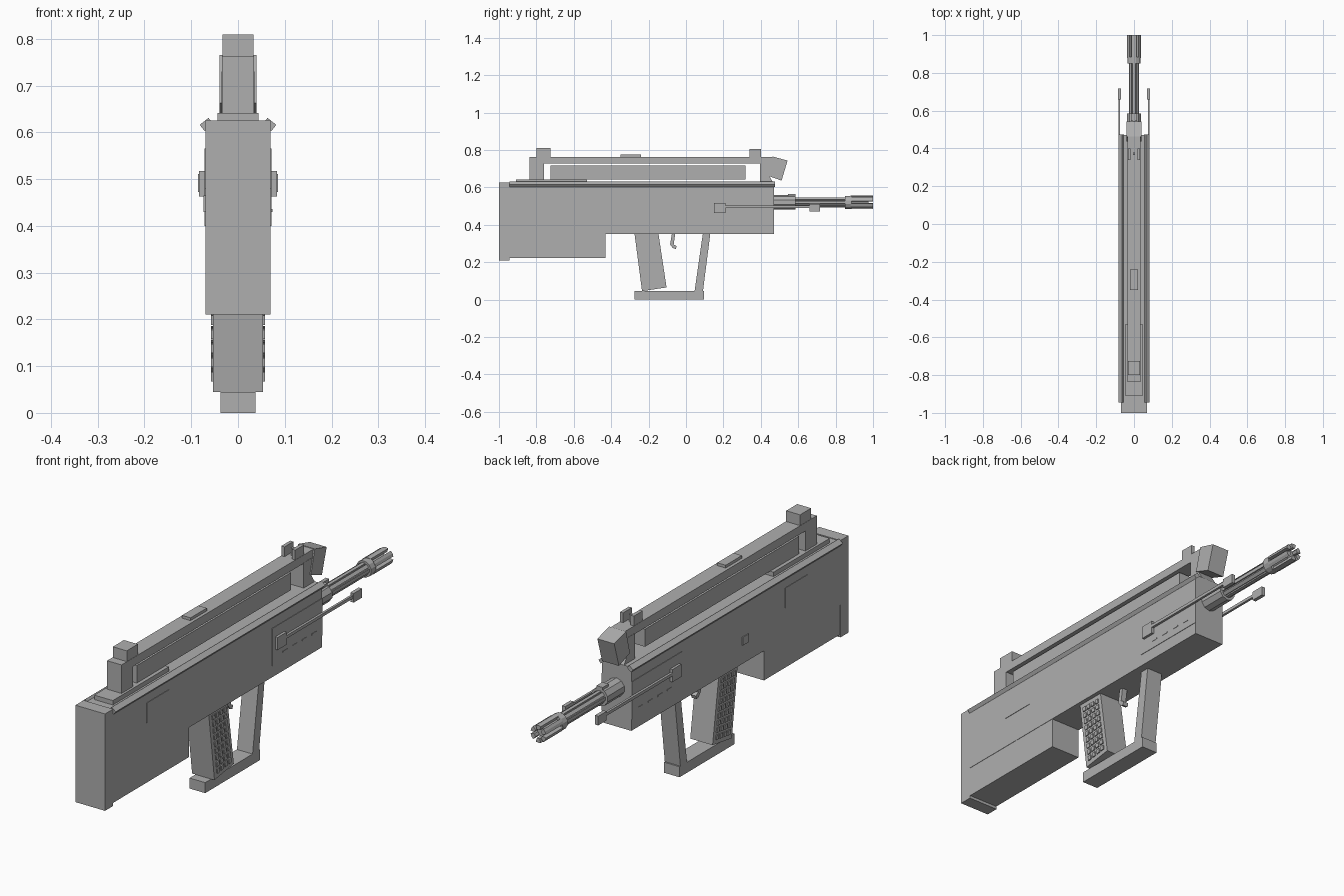
import bpy, bmesh, math
from mathutils import Vector

if "Cube" in bpy.data.objects:
    bpy.data.objects.remove(bpy.data.objects["Cube"])

grey = bpy.data.materials.new("matte grey")
grey.diffuse_color = (0.43, 0.43, 0.43, 1)
grey.use_nodes = True
grey.node_tree.nodes["Principled BSDF"].inputs["Base Color"].default_value = grey.diffuse_color


def finish(name, bm):
    bmesh.ops.recalc_face_normals(bm, faces=bm.faces)
    mesh = bpy.data.meshes.new(name)
    bm.to_mesh(mesh)
    bm.free()
    mesh.materials.append(grey)
    ob = bpy.data.objects.new(name, mesh)
    bpy.context.collection.objects.link(ob)
    return ob


def add_prism(bm, pts, direction):
    """Extrude a closed outline along a direction."""
    f = bm.faces.new([bm.verts.new(p) for p in pts])
    ext = bmesh.ops.extrude_face_region(bm, geom=[f])
    new = [v for v in ext["geom"] if isinstance(v, bmesh.types.BMVert)]
    bmesh.ops.translate(bm, verts=new, vec=direction)


def side(name, yz, x0, x1):
    """Side-view outline extruded across the width."""
    bm = bmesh.new()
    add_prism(bm, [(x0, y, z) for y, z in yz], (x1 - x0, 0, 0))
    return finish(name, bm)


def rect(y0, y1, z0, z1):
    return [(y0, z0), (y1, z0), (y1, z1), (y0, z1)]


def box(name, hw, y0, y1, z0, z1):
    return side(name, rect(y0, y1, z0, z1), -hw, hw)


def mirror_x(ob):
    ob.modifiers.new("mirror", "MIRROR").use_axis[0] = True
    return ob


def along_y(name, xz, y0, y1):
    bm = bmesh.new()
    add_prism(bm, [(x, y0, z) for x, z in xz], (0, y1 - y0, 0))
    return finish(name, bm)


AXIS = 0.52


def fluted(name, r_out, r_in, lobes, y0, y1, gap=0.3):
    """Cylinder with lengthwise flutes around the bore axis."""
    pts = []
    step = 2 * math.pi / lobes
    for i in range(lobes):
        for a, r in ((0, r_out), (1 - gap, r_out), (1 - gap, r_in), (1, r_in)):
            t = (i + a - (1 - gap) / 2) * step
            pts.append((r * math.cos(t), AXIS + r * math.sin(t)))
    return along_y(name, pts, y0, y1)


def cylinder(name, r, n, y0, y1):
    return along_y(name, [(r * math.cos((i + .5) * 2 * math.pi / n),
                           AXIS + r * math.sin((i + .5) * 2 * math.pi / n))
                          for i in range(n)], y0, y1)


# Receiver, stock and butt plate
box("receiver", 0.07, -0.945, 0.47, 0.35, 0.622)
box("lower_stock", 0.0685, -0.945, -0.43, 0.222, 0.35)
box("butt_plate", 0.07, -1.0, -0.945, 0.21, 0.625)
box("rear_top_plate", 0.044, -0.91, -0.53, 0.62, 0.641)

# Slanted rails on the upper corners
mirror_x(along_y("corner_rail", [(0.0715, 0.603), (0.082, 0.616),
                                 (0.063, 0.631), (0.053, 0.618)], -0.945, 0.475))

# Raised side panels
mirror_x(side("ejection_panel", rect(-0.72, -0.57, 0.48, 0.565), 0.069, 0.072))
mirror_x(side("handguard_panel", rect(0.13, 0.47, 0.40, 0.56), 0.069, 0.072))
for i in range(4):
    y = 0.20 + i * 0.065
    mirror_x(side("handguard_slit", rect(y, y + 0.03, 0.43, 0.436), 0.071, 0.0735))
side("selector_button", rect(-0.32, -0.28, 0.43, 0.465), -0.074, -0.069)

# Carrying handle
box("handle_bar", 0.034, -0.837, 0.465, 0.727, 0.763)
box("handle_rear_post", 0.034, -0.837, -0.76, 0.62, 0.73)
side("handle_front_post", [(0.395, 0.62), (0.47, 0.62), (0.445, 0.66),
                           (0.465, 0.73), (0.395, 0.73)], -0.035, 0.035)
side("handle_nose", [(0.436, 0.663), (0.511, 0.636), (0.543, 0.743),
                     (0.463, 0.765)], -0.04, 0.04)
box("handle_inner_block", 0.028, -0.725, 0.318, 0.641, 0.716)
box("handle_button", 0.02, -0.35, -0.24, 0.76, 0.775)

# Sights
box("rear_sight", 0.033, -0.80, -0.725, 0.727, 0.809)
mirror_x(side("front_sight_ear", rect(0.34, 0.40, 0.76, 0.805), 0.018, 0.033))
box("front_sight_post", 0.005, 0.365, 0.378, 0.76, 0.795)

# Barrel and muzzle
cylinder("barrel_collar", 0.039, 10, 0.46, 0.585)
fluted("barrel", 0.028, 0.02, 8, 0.58, 0.86)
box("gas_block", 0.015, 0.545, 0.585, 0.53, 0.565)
cylinder("muzzle_ring", 0.036, 12, 0.85, 0.885)
cylinder("muzzle_core", 0.022, 12, 0.885, 0.975)
bm = bmesh.new()
for i in range(6):
    a0 = math.radians(60 * i + 11)
    a1 = math.radians(60 * i + 49)
    ring = [(r, a) for r, a in ((0.037, a0), (0.037, (a0 + a1) / 2), (0.037, a1),
                                (0.019, a1), (0.019, a0))]
    add_prism(bm, [(r * math.cos(a), 0.88, AXIS + r * math.sin(a)) for r, a in ring],
              (0, 0.12, 0))
finish("muzzle_prongs", bm)

# Folded support legs on both sides
mirror_x(side("leg_pivot", rect(0.15, 0.21, 0.463, 0.517), 0.069, 0.083))
mirror_x(side("leg_rod", rect(0.20, 0.67, 0.489, 0.502), 0.073, 0.083))
mirror_x(side("leg_foot", rect(0.66, 0.717, 0.472, 0.511), 0.07, 0.086))

# Grip with its pattern of raised studs
top_a, top_b = Vector((-0.275, 0.35)), Vector((-0.147, 0.35))
low_a, low_b = Vector((-0.235, 0.045)), Vector((-0.104, 0.065))
side("grip", [top_a, top_b, low_b, low_a], -0.053, 0.053)
bm = bmesh.new()


def grip_point(u, v):
    return top_a.lerp(top_b, u).lerp(low_a.lerp(low_b, u), v)


for row in range(9):
    for col in range(4):
        u, v = 0.14 + col * 0.2, 0.07 + row * 0.1
        quad = [grip_point(u + a, v + b) for a, b in
                ((0, 0), (0.13, 0), (0.13, 0.065), (0, 0.065))]
        add_prism(bm, [(0.0525, p.x, p.y) for p in quad], (0.005, 0, 0))
mirror_x(finish("grip_studs", bm))

# Hand guard below the receiver
box("guard_base", 0.037, -0.275, 0.097, 0.0, 0.045)
side("guard_front_post", [(0.09, 0.352), (0.13, 0.352), (0.09, 0.04), (0.045, 0.04)],
     -0.037, 0.037)

# Trigger
side("trigger", [(-0.075, 0.355), (-0.057, 0.355), (-0.066, 0.295), (-0.05, 0.285),
                 (-0.055, 0.27), (-0.07, 0.275), (-0.085, 0.295)], -0.012, 0.012)
